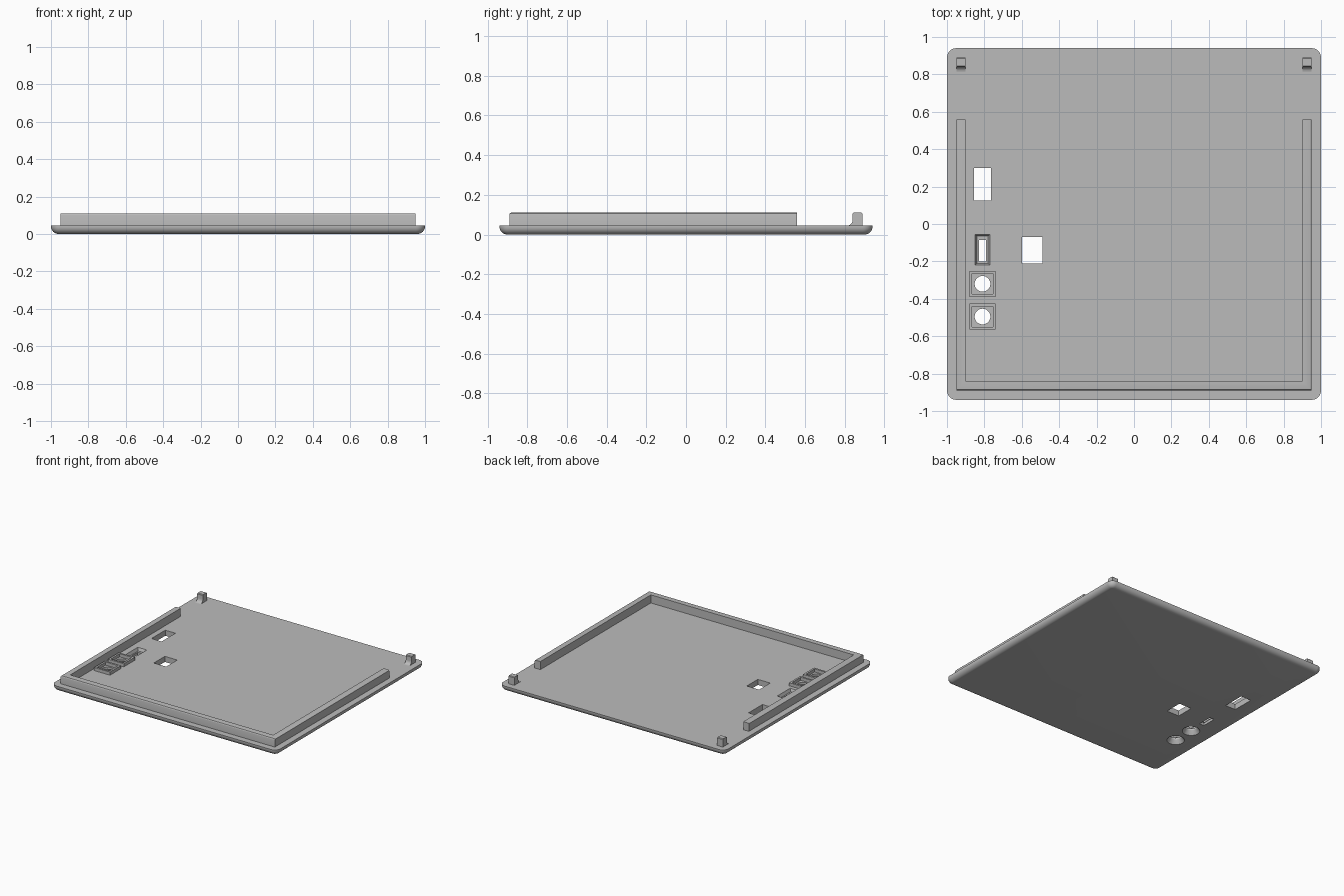
import bpy, bmesh, math

cube = bpy.data.objects.get("Cube")
if cube:
    bpy.data.objects.remove(cube)

grey = bpy.data.materials.new("Grey plastic")
grey.use_nodes = True
COLOR = (0.5, 0.5, 0.5, 1)
grey.diffuse_color = COLOR
grey.node_tree.nodes["Principled BSDF"].inputs["Base Color"].default_value = COLOR

TOP = 0.045      # plate surface
RIM_TOP = 0.11


def finish(bm, name):
    bmesh.ops.recalc_face_normals(bm, faces=bm.faces)
    mesh = bpy.data.meshes.new(name)
    bm.to_mesh(mesh)
    bm.free()
    ob = bpy.data.objects.new(name, mesh)
    bpy.context.collection.objects.link(ob)
    mesh.materials.append(grey)
    return ob


def loft(name, rings):
    """Closed solid through rings of equal point count."""
    bm = bmesh.new()
    loops = [[bm.verts.new(p) for p in ring] for ring in rings]
    n = len(loops[0])
    for a, b in zip(loops, loops[1:]):
        for i in range(n):
            j = (i + 1) % n
            bm.faces.new((a[i], a[j], b[j], b[i]))
    bm.faces.new(loops[0])
    bm.faces.new(loops[-1])
    return finish(bm, name)


def rect(x0, x1, y0, y1, z):
    return [(x0, y0, z), (x1, y0, z), (x1, y1, z), (x0, y1, z)]


def box(name, x0, x1, y0, y1, z0, z1):
    return loft(name, [rect(x0, x1, y0, y1, z) for z in (z0, z1)])


def circle(x, y, r, z, n=40):
    return [(x + r * math.cos(math.tau * i / n), y + r * math.sin(math.tau * i / n), z)
            for i in range(n)]


def rounded_rect(hx, hy, r, z, steps=8):
    pts = []
    for k, (sx, sy) in enumerate([(1, 1), (-1, 1), (-1, -1), (1, -1)]):
        for i in range(steps + 1):
            a = math.pi / 2 * (k + i / steps)
            pts.append((sx * (hx - r) + r * math.cos(a), sy * (hy - r) + r * math.sin(a), z))
    return pts


def cut(target, cutter):
    mod = target.modifiers.new("cut", 'BOOLEAN')
    mod.operation, mod.solver, mod.object = 'DIFFERENCE', 'EXACT', cutter
    bpy.context.view_layer.objects.active = target
    bpy.ops.object.modifier_apply(modifier=mod.name)
    bpy.data.objects.remove(cutter)


def smooth(ob):
    bpy.ops.object.select_all(action='DESELECT')
    ob.select_set(True)
    bpy.context.view_layer.objects.active = ob
    bpy.ops.object.shade_smooth_by_angle(angle=math.radians(30))


# Base plate with rounded corners and a rounded lower edge
EDGE = 0.04
rings = []
for i in range(9):
    a = math.pi / 2 * i / 8
    d = EDGE * (1 - math.sin(a))
    rings.append(rounded_rect(1 - d, 0.94 - d, 0.05 - d, EDGE * (1 - math.cos(a))))
rings.append(rounded_rect(1, 0.94, 0.05, TOP))
plate = loft("base_plate", rings)

# Rectangular openings, and a slot in a shallow recess
for x0, x1, y0, y1 in [(-0.855, -0.765, 0.125, 0.30), (-0.60, -0.49, -0.21, -0.07),
                       (-0.83, -0.79, -0.20, -0.085)]:
    cut(plate, box("opening_cutter", x0, x1, y0, y1, -0.1, 0.1))
cut(plate, loft("recess_cutter", [rect(-0.84, -0.78, -0.21, -0.065, 0.022),
                                  rect(-0.85, -0.77, -0.22, -0.055, TOP),
                                  rect(-0.85, -0.77, -0.22, -0.055, 0.1)]))

# Round button holes, dished from below, each in a raised square frame
BX = -0.81
for label, y in (("rear", -0.32), ("front", -0.495)):
    cut(plate, loft("hole_cutter", [circle(BX, y, 0.065, -0.02), circle(BX, y, 0.064, 0),
                                    circle(BX, y, 0.052, 0.016), circle(BX, y, 0.042, 0.032),
                                    circle(BX, y, 0.042, 0.1)]))
    frame = box("button_frame_" + label, BX - 0.07, BX + 0.07, y - 0.07, y + 0.07,
                TOP - 0.003, 0.07)
    cut(frame, box("frame_cutter", BX - 0.055, BX + 0.055, y - 0.055, y + 0.055, 0, 0.1))
smooth(plate)

# U-shaped rim with softened outer top edges
outline = [(-0.95, -0.89), (0.95, -0.89), (0.95, 0.56), (0.90, 0.56),
           (0.90, -0.84), (-0.90, -0.84), (-0.90, 0.56), (-0.95, 0.56)]
rim = loft("rim", [[(x, y, z) for x, y in outline] for z in (TOP - 0.003, RIM_TOP)])
bm = bmesh.new()
bm.from_mesh(rim.data)


def on_outer_top(edge):
    a, b = (v.co for v in edge.verts)
    high = min(a.z, b.z) > RIM_TOP - 0.001
    side = abs(a.x - b.x) < 0.001 and abs(a.x) > 0.94
    front = max(a.y, b.y) < -0.88
    return high and (side or front)


bmesh.ops.bevel(bm, geom=[e for e in bm.edges if on_outer_top(e)], offset=0.01,
                segments=3, profile=0.5, affect='EDGES')
bm.to_mesh(rim.data)
bm.free()
smooth(rim)

# Rear corner posts with a concave foot towards the front
FOOT = 0.028
profile = [(0.89, TOP - 0.003), (0.89, RIM_TOP - 0.005), (0.885, RIM_TOP),
           (0.845, RIM_TOP), (0.84, RIM_TOP - 0.005)]
for i in range(7):
    a = math.pi / 2 * i / 6
    profile.append((0.84 - FOOT * (1 - math.cos(a)), TOP + FOOT * (1 - math.sin(a))))
profile.append((0.84 - FOOT, TOP - 0.003))
for label, s in (("left", 1), ("right", -1)):
    post = loft("corner_post_" + label,
                [[(s * x, y, z) for y, z in profile] for x in (0.90, 0.95)])
    smooth(post)
